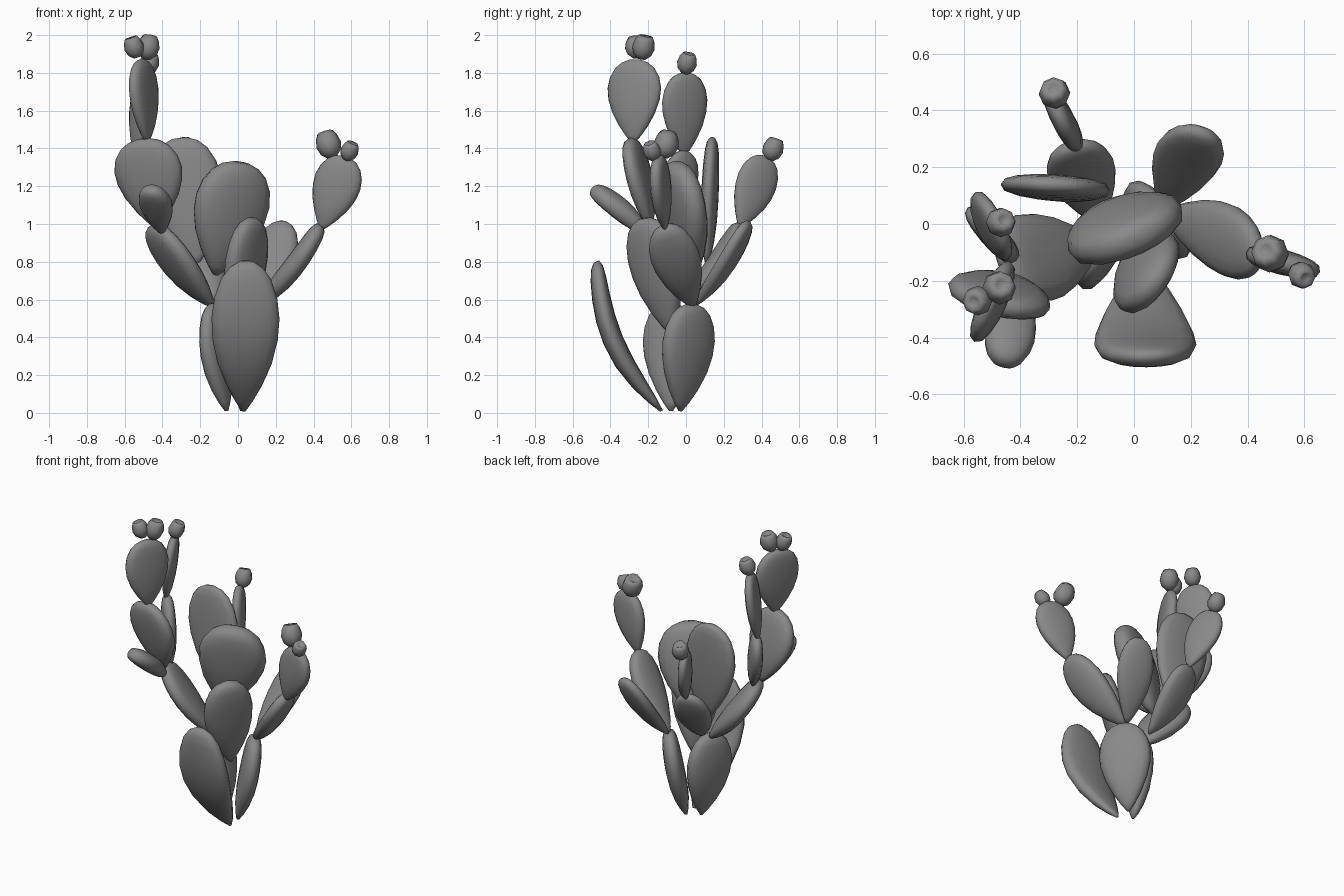
import bpy, bmesh, math
from mathutils import Vector

if "Cube" in bpy.data.objects:
    bpy.data.objects.remove(bpy.data.objects["Cube"])

# Outline of a pad: (position along length, half-width factor, half-thickness factor)
PAD = [(0, .06, .15), (.08, .27, .45), (.2, .53, .75), (.36, .8, .95), (.52, .96, 1),
       (.66, 1, .98), (.79, .92, .92), (.9, .73, .8), (.965, .49, .62), (1, .2, .3)]
# Outline of a fruit: (position along length, radius factor), with a sunken crown
FRUIT = [(0, .38), (.2, .82), (.5, 1), (.8, .86), (1, .62), (.88, .3)]

# Dark grey used for the whole plant
GREY = bpy.data.materials.new("dark_grey")
GREY.diffuse_color = (.25, .25, .25, 1)
GREY.use_nodes = True
GREY.node_tree.nodes["Principled BSDF"].inputs["Base Color"].default_value = GREY.diffuse_color


def loft(name, rings, sides, power=1):
    """Skin a list of rings (centre, side vector, depth vector) and cap both ends."""
    bm = bmesh.new()
    loops = []
    for c, u, v in rings:
        loop = []
        for i in range(sides):
            a = 2 * math.pi * i / sides
            s = math.sin(a)
            loop.append(bm.verts.new(c + u * math.cos(a) + v * math.copysign(abs(s) ** power, s)))
        loops.append(loop)
    for lo, hi in zip(loops, loops[1:]):
        for i in range(sides):
            j = (i + 1) % sides
            bm.faces.new((lo[i], lo[j], hi[j], hi[i]))
    bm.faces.new(loops[0][::-1])
    bm.faces.new(loops[-1])
    bmesh.ops.recalc_face_normals(bm, faces=bm.faces)
    mesh = bpy.data.meshes.new(name)
    bm.to_mesh(mesh)
    bm.free()
    for p in mesh.polygons:
        p.use_smooth = True
    mesh.materials.append(GREY)
    ob = bpy.data.objects.new(name, mesh)
    bpy.context.collection.objects.link(ob)


def pad(name, base, tip, width, thick, normal, bow=0):
    """Flat cactus pad from base to tip, its face turned towards normal."""
    base, tip = Vector(base), Vector(tip)
    axis = tip - base
    n = Vector(normal)
    n = (n - axis * (n.dot(axis) / axis.length_squared)).normalized()
    side = n.cross(axis).normalized()
    loft(name, [(base + axis * t + n * bow * math.sin(math.pi * t),
                 side * width / 2 * w, n * thick / 2 * d) for t, w, d in PAD], 16, .75)


def fruit(name, centre, radius, lean):
    """Small barrel-shaped fruit with a hollow crown."""
    up = Vector(lean).normalized()
    u = up.orthogonal().normalized()
    v = up.cross(u)
    h = radius * 2.1
    loft(name, [(Vector(centre) + up * h * (t - .5), u * radius * r, v * radius * r)
                for t, r in FRUIT], 8)


# Ground-level pads
pad("front_base_pad", (.03, -.13, .01), (.045, -.475, .80), .36, .11, (0, -1, -.3), .085)
pad("right_base_pad", (.02, -.03, .01), (.11, .03, .575), .33, .12, (.79, .61, 0), .01)
pad("left_base_pad", (-.06, -.08, .01), (-.13, -.09, .58), .32, .12, (-.9, .35, 0), .02)

# Second tier
pad("right_arm_pad", (.10, .04, .56), (.44, -.115, .99), .26, .11, (.7, .1, -.6), .02)
pad("back_right_pad", (.10, .05, .57), (.24, .33, 1.01), .24, .09, (.2, .8, -.6), .02)
pad("centre_front_pad", (0, -.08, .42), (.07, -.22, 1.03), .32, .13, (.8, -.6, 0))
pad("left_arm_pad", (-.13, -.07, .56), (-.46, -.14, .99), .33, .12, (.45, .25, .4), -.01)
pad("back_left_pad", (-.12, .0, .6), (-.22, .28, 1.0), .24, .09, (-.2, .8, -.6), .02)

# Third tier
pad("large_middle_pad", (-.12, .04, .73), (.02, -.05, 1.325), .43, .17, (-.4, .9, .1))
pad("large_rear_pad", (-.22, .11, .78), (-.31, .14, 1.455), .385, .09, (.05, 1, 0))
pad("left_round_pad", (-.43, -.19, .98), (-.50, -.29, 1.45), .37, .11, (-.25, -.97, 0))
pad("left_inner_pad", (-.43, -.11, .98), (-.545, .01, 1.38), .23, .09, (.75, .66, 0))
pad("left_small_pad", (-.40, -.21, .95), (-.46, -.495, 1.19), .18, .11, (.3, .7, 1), .01)
pad("right_top_pad", (.44, -.11, .97), (.575, -.15, 1.355), .26, .09, (.25, 1, 0))
pad("rear_top_pad", (-.20, .285, .98), (-.285, .425, 1.355), .235, .08, (.9, .4, 0))

# Crown pads
pad("crown_front_pad", (-.48, -.28, 1.43), (-.51, -.27, 1.87), .31, .09, (.9, -.4, 0))
pad("crown_back_pad", (-.54, -.01, 1.36), (-.48, -.005, 1.80), .265, .08, (.9, .42, 0))

# Fruits
for i, (c, r, lean) in enumerate([
        ((-.55, -.27, 1.935), .053, (-.35, -.1, 1)),
        ((-.475, -.225, 1.935), .06, (.15, .2, 1)),
        ((-.47, .005, 1.85), .053, (.25, .2, 1)),
        ((.48, -.105, 1.42), .067, (-.3, .2, 1)),
        ((.59, -.18, 1.385), .048, (.4, -.3, 1)),
        ((-.28, .46, 1.395), .056, (-.1, .35, 1))]):
    fruit(f"fruit_{i + 1}", c, r, lean)
